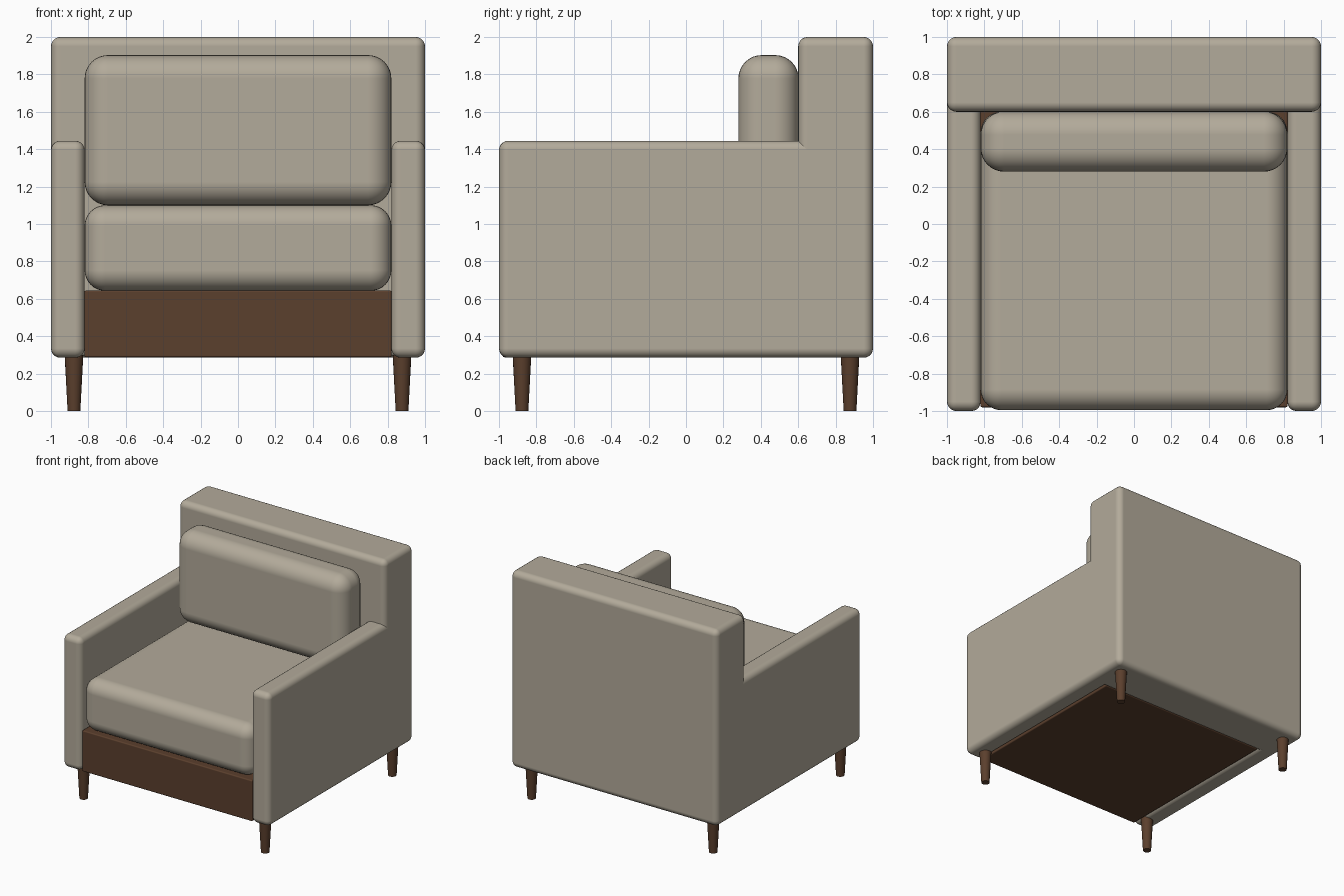
import bpy, bmesh, math

cube = bpy.data.objects.get("Cube")
if cube:
    bpy.data.objects.remove(cube, do_unlink=True)


def material(name, rgb):
    m = bpy.data.materials.new(name)
    m.use_nodes = True
    m.diffuse_color = (*rgb, 1)
    bsdf = next(n for n in m.node_tree.nodes if n.type == 'BSDF_PRINCIPLED')
    bsdf.inputs["Base Color"].default_value = (*rgb, 1)
    bsdf.inputs["Roughness"].default_value = 0.8
    return m


fabric = material("beige fabric", (0.45, 0.405, 0.325))
wood = material("dark brown wood", (0.105, 0.050, 0.026))


def finish(bm, name, mat):
    mesh = bpy.data.meshes.new(name)
    bm.to_mesh(mesh)
    bm.free()
    mesh.materials.append(mat)
    obj = bpy.data.objects.new(name, mesh)
    bpy.context.collection.objects.link(obj)
    bpy.ops.object.select_all(action='DESELECT')
    obj.select_set(True)
    bpy.context.view_layer.objects.active = obj
    bpy.ops.object.shade_smooth_by_angle(angle=math.radians(40))
    return obj


def rounded_box(name, mat, lo, hi, radius, segments):
    bm = bmesh.new()
    bmesh.ops.create_cube(bm, size=1)
    for v in bm.verts:
        v.co = [lo[i] if v.co[i] < 0 else hi[i] for i in range(3)]
    obj = finish(bm, name, mat)
    bevel = obj.modifiers.new("rounded edges", 'BEVEL')
    bevel.width = radius
    bevel.segments = segments
    bevel.harden_normals = True
    return obj


# Upholstered shell: backrest and two arms running into it
rounded_box("backrest", fabric, (-1, 0.6, 0.285), (1, 1, 2), 0.05, 5)
for side, x0, x1 in (("left", 0.82, 1), ("right", -1, -0.82)):
    rounded_box(side + "_arm", fabric, (x0, -1, 0.285), (x1, 0.9, 1.445), 0.05, 5)

# Wooden seat base between the arms
rounded_box("seat_base", wood, (-0.822, -0.98, 0.287), (0.822, 0.62, 0.645), 0.01, 2)

# Loose cushions
rounded_box("seat_cushion", fabric, (-0.82, -0.995, 0.643), (0.82, 0.6, 1.1), 0.11, 8)
rounded_box("back_cushion", fabric, (-0.82, 0.28, 1.1), (0.82, 0.602, 1.903), 0.125, 8)

# Tapered round legs at the four corners
for end, y in (("front", -0.877), ("back", 0.877)):
    for side, x in (("left", 0.877), ("right", -0.877)):
        bm = bmesh.new()
        bmesh.ops.create_cone(bm, cap_ends=True, segments=20,
                              radius1=0.034, radius2=0.05, depth=0.3)
        bmesh.ops.translate(bm, verts=bm.verts, vec=(x, y, 0.15))
        finish(bm, f"{end}_{side}_leg", wood)
